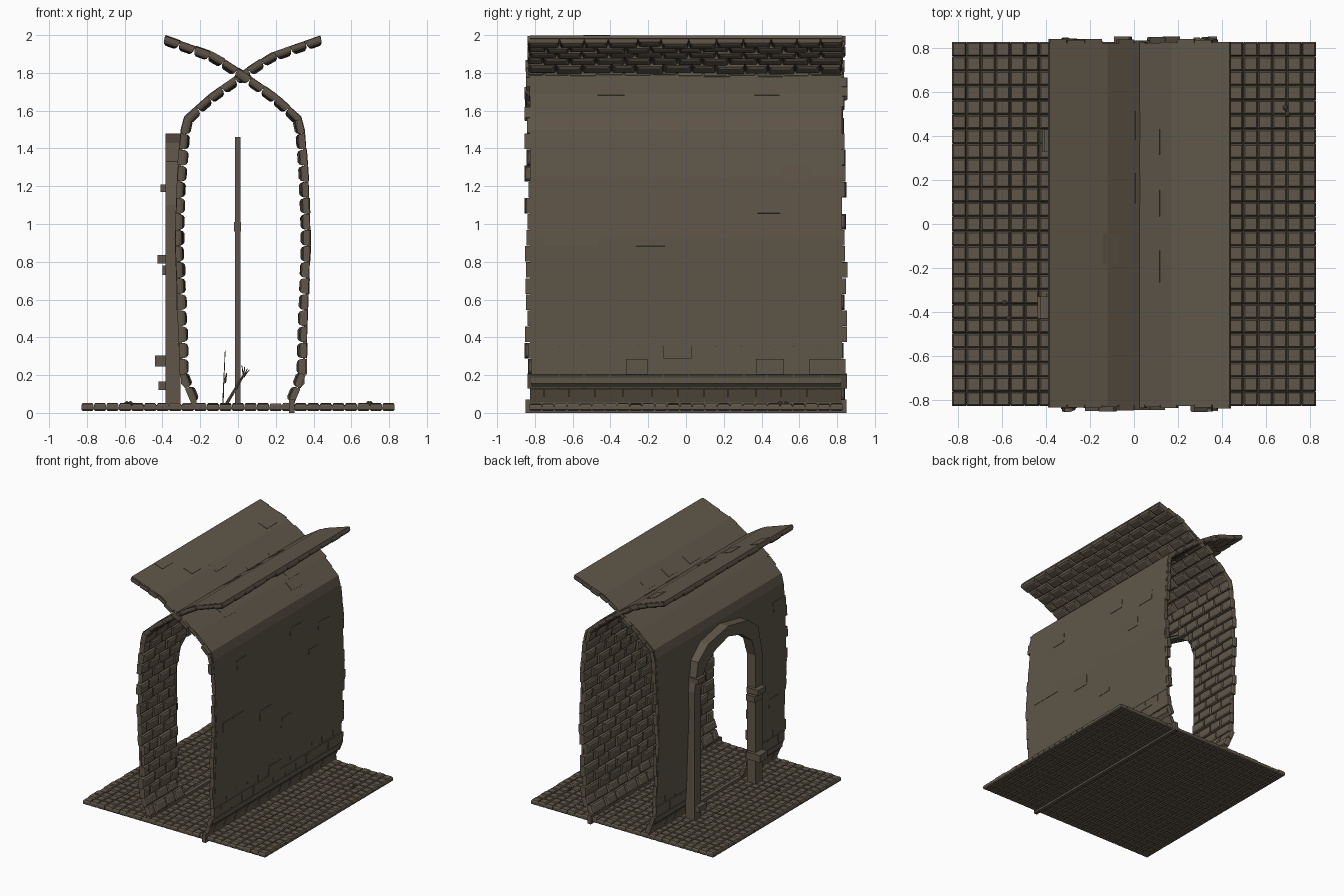
import bpy, bmesh, math, random
from mathutils import Vector

random.seed(4)
if "Cube" in bpy.data.objects:
    bpy.data.objects.remove(bpy.data.objects["Cube"])

# One weathered stone colour
stone = bpy.data.materials.new("weathered stone")
stone.use_nodes = True
COLOUR = (0.115, 0.094, 0.066, 1)
stone.diffuse_color = COLOUR
bsdf = stone.node_tree.nodes["Principled BSDF"]
bsdf.inputs["Base Color"].default_value = COLOUR
bsdf.inputs["Roughness"].default_value = 0.9


def finish(bm, name):
    bmesh.ops.recalc_face_normals(bm, faces=bm.faces)
    mesh = bpy.data.meshes.new(name)
    bm.to_mesh(mesh)
    bm.free()
    mesh.materials.append(stone)
    obj = bpy.data.objects.new(name, mesh)
    bpy.context.collection.objects.link(obj)
    return obj


def loft(bm, rings):
    """Closed solid through a list of equal rings of points."""
    rows = [[bm.verts.new(p) for p in ring] for ring in rings]
    n = len(rows[0])
    for a, b in zip(rows, rows[1:]):
        for i in range(n):
            j = (i + 1) % n
            bm.faces.new((a[i], a[j], b[j], b[i]))
    bm.faces.new(rows[0][::-1])
    bm.faces.new(rows[-1])


def box(bm, lo, hi):
    ring = [(lo[0], lo[1]), (hi[0], lo[1]), (hi[0], hi[1]), (lo[0], hi[1])]
    loft(bm, [[(x, y, z) for x, y in ring] for z in (lo[2], hi[2])])


def rod(bm, a, b, r0, r1, sides=6):
    a, b = Vector(a), Vector(b)
    turn = (b - a).to_track_quat("Z", "Y")
    rings = []
    for p, r in ((a, r0), (b, r1)):
        rings.append([p + turn @ Vector((r * math.cos(t), r * math.sin(t), 0))
                      for t in (math.tau * i / sides for i in range(sides))])
    loft(bm, rings)


# Curled wall and roof profile (x, z), from foot to roof tip, outer side
PROFILE = [Vector(p) for p in (
    (.30, .05), (.325, .12), (.36, .155), (.366, .4), (.385, .92), (.373, 1.25),
    (.354, 1.5), (.335, 1.57), (.2, 1.69), (.02, 1.815), (-.12, 1.905), (-.385, 1.998))]
MIRROR = .05
ARCH = [(.37, 0), (.37, 1.1), (.32, 1.26), (.19, 1.36), (0, 1.41)]


def resample(path, step):
    total = sum((b - a).length for a, b in zip(path, path[1:]))
    count = round(total / step)
    out = []
    for i in range(count + 1):
        d = total * i / count
        for a, b in zip(path, path[1:]):
            seg = (b - a).length
            if d <= seg + 1e-6:
                out.append(a.lerp(b, min(1, d / seg)))
                break
            d -= seg
    return out


def half_opening(z):
    for (y0, z0), (y1, z1) in zip(ARCH, ARCH[1:]):
        if z0 <= z <= z1:
            return y0 + (y1 - y0) * (z - z0) / (z1 - z0)
    return 0


def brick(bm, p, q, y0, y1, flip):
    """Brick bulging to the inner side of the wall."""
    t = (q - p).normalized()
    n = Vector((-t.y, t.x))
    deep = random.uniform(.04, .052)
    proud = -.003 if random.random() < .06 else .002
    rings = []
    for depth, inset in ((proud, .002), (deep * .55, .002), (deep * .85, .008), (deep, .02)):
        a, b = p + t * inset + n * depth, q - t * inset + n * depth
        ring = [(a, y0 + inset), (a, y1 - inset), (b, y1 - inset), (b, y0 + inset)]
        rings.append([(MIRROR - v.x if flip else v.x, y, v.y) for v, y in ring])
    loft(bm, rings)


def brick_wall(name, flip):
    bm = bmesh.new()
    courses = resample(PROFILE, .084)
    for row, (p, q) in enumerate(zip(courses, courses[1:])):
        start, end = (-.82 - random.uniform(0, .038), .82 + random.uniform(0, .038))
        cuts = [start]
        y = -.82 + (.14 if row % 2 else .07)
        while y < .77:
            cuts.append(y + random.uniform(-.012, .012))
            y += .14
        cuts.append(end)
        h = half_opening((p.y + q.y) / 2) if flip else 0
        for a, b in zip(cuts, cuts[1:]):
            for lo, hi in ((a, min(b, -h)), (max(a, h), b)) if h else ((a, b),):
                if hi - lo > .045:
                    brick(bm, p, q, lo, hi, flip)
    return finish(bm, name)


def outer_skin(name, flip):
    """Smooth outer facing that leaves the lowest courses bare."""
    line = [Vector((.365, .35))] + PROFILE[3:]
    inner = []
    for i, v in enumerate(line):
        t = (line[min(i + 1, len(line) - 1)] - line[max(i - 1, 0)]).normalized()
        inner.append(v + Vector((-t.y, t.x)) * .018)
    ring = line + inner[::-1]
    bm = bmesh.new()
    loft(bm, [[(MIRROR - v.x if flip else v.x, y, v.y) for v in ring] for y in (-.825, .825)])
    return finish(bm, name)


def backing(name, flip):
    """Recessed mortar sheet behind the bare courses."""
    bm = bmesh.new()
    line = PROFILE[:4]
    ring = [v + Vector((-.008, 0)) for v in line] + [v + Vector((-.02, 0)) for v in line[::-1]]
    loft(bm, [[(MIRROR - v.x if flip else v.x, y, v.y) for v in ring] for y in (-.82, .82)])
    return finish(bm, name)


def full_arch(grow):
    side = [(y + (grow if y else 0), z + (grow if z > 1.2 else 0)) for y, z in ARCH]
    return side + [(-y, z) for y, z in side[-2::-1]]


# Archway cutter
bm = bmesh.new()
loft(bm, [[(x, y, z - (.1 if z == 0 else 0)) for y, z in full_arch(0)] for x in (-.6, -.1)])
cutter = finish(bm, "archway_cutter")
cutter.hide_render = True
cutter.hide_viewport = True

# Two curled walls whose roofs cross
for side, flip in (("left", False), ("right", True)):
    brick_wall(side + "_brick_wall", flip)
    for part in (outer_skin(side + "_outer_facing", flip), backing(side + "_mortar", flip)):
        if flip:
            cut = part.modifiers.new("archway", "BOOLEAN")
            cut.operation = "DIFFERENCE"
            cut.solver = "EXACT"
            cut.object = cutter

# Archway frame: one block per segment
bm = bmesh.new()
inside, outside = full_arch(-.015), full_arch(.07)
for i in range(len(inside) - 1):
    quad = [inside[i], inside[i + 1], outside[i + 1], outside[i]]
    loft(bm, [[(x, y, max(z, .04)) for y, z in quad] for x in (-.385, -.305)])
for y, z, out, high in ((-.38, .245, .44, .06), (-.38, .79, .425, .045), (.38, .12, .42, .045),
                        (.38, 1.17, .41, .04), (-.37, .73, .4, .05)):
    box(bm, (-out, y - .05, z), (-.32, y + .05, z + high))
finish(bm, "archway_frame")

# Paved floor of small chamfered tiles
bm = bmesh.new()
COUNT = 25
pitch = 1.66 / COUNT
for i in range(COUNT):
    for j in range(COUNT):
        cx, cy = (-.83 + pitch * (k + .5) for k in (i, j))
        top = .048 + random.uniform(-.004, .004)
        rings = []
        for z, r in ((.01, .026), (.017, .0325), (top - .01, .0325), (top, .026)):
            rings.append([(cx + sx * r, cy + sy * r, z)
                          for sx, sy in ((-1, -1), (1, -1), (1, 1), (-1, 1))])
        loft(bm, rings)
box(bm, (-.825, -.825, .02), (.825, .825, .03))
finish(bm, "paved_floor")

# Wall feet sunk through the floor
bm = bmesh.new()
box(bm, (.27, -.85, 0), (.3, .85, .07))
box(bm, (-.25, -.83, .02), (-.22, .83, .07))
finish(bm, "wall_feet")

# Central post with a small clasp
bm = bmesh.new()
box(bm, (-.015, .07, .04), (.012, .1, 1.46))
box(bm, (-.02, .065, .96), (.016, .105, 1.01))
finish(bm, "central_post")

# Dry twigs beside the post
bm = bmesh.new()
rod(bm, (-.08, .06, .05), (-.068, .06, .33), .004, .002)
rod(bm, (-.07, .06, .16), (-.06, .06, .21), .008, .003)
rod(bm, (-.06, .08, .05), (.03, .06, .2), .009, .006)
for tip in (.02, .035, .05, .06):
    rod(bm, (.03, .06, .19), (tip, .06, .265 - tip * .6), .005, .002)
finish(bm, "dry_twigs")

# Loose pebbles
bm = bmesh.new()
for x, y in ((.69, .53), (.7, .5), (-.59, -.36), (-.57, -.43)):
    made = bmesh.ops.create_icosphere(bm, subdivisions=1, radius=.014)
    bmesh.ops.translate(bm, verts=made["verts"], vec=(x, y, .05))
finish(bm, "pebbles")
